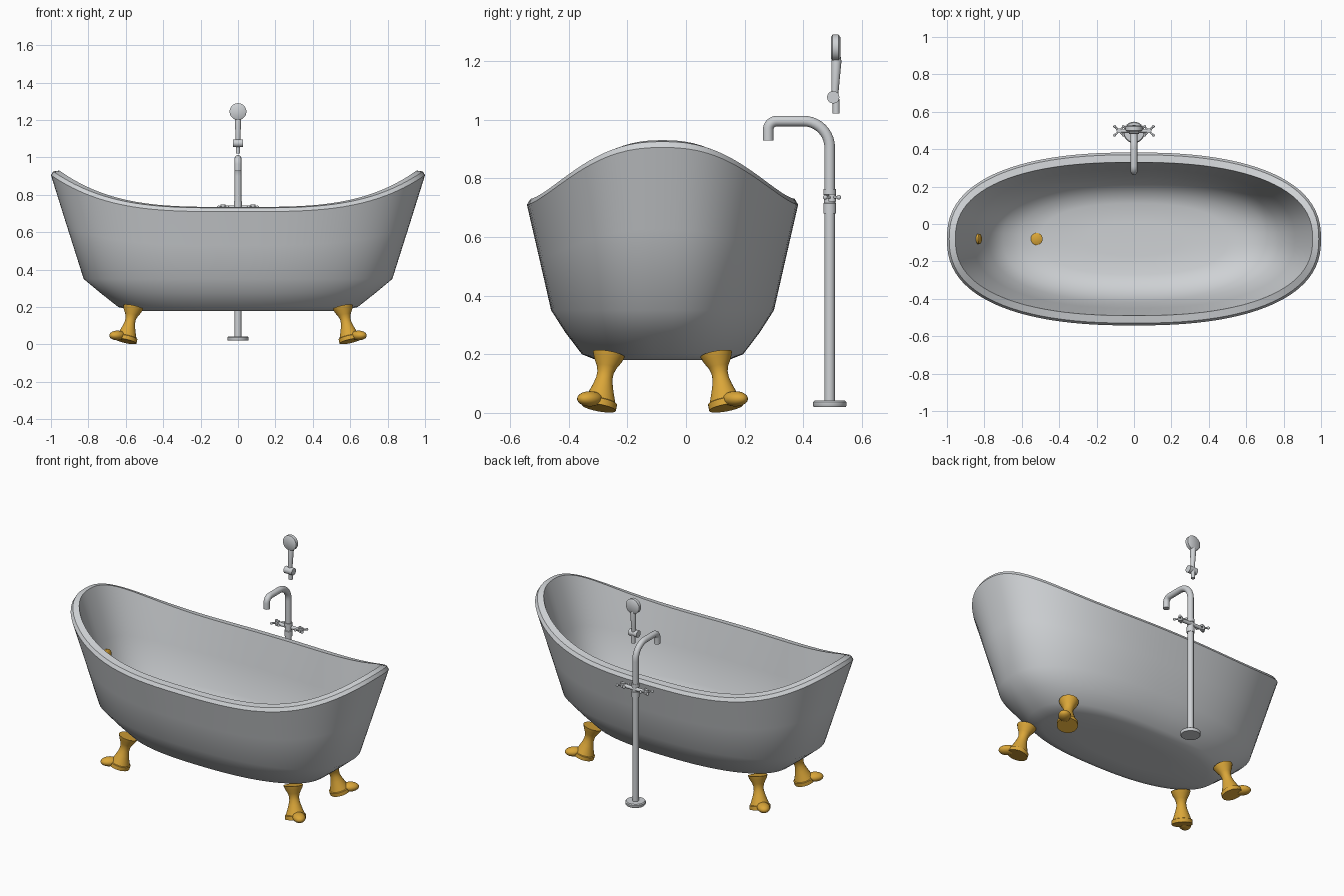
import bpy, bmesh, math
from mathutils import Vector, Matrix

if "Cube" in bpy.data.objects:
    bpy.data.objects.remove(bpy.data.objects["Cube"])

CY = -0.08          # centre line of the tub
TAP_Y = 0.49        # centre line of the tap


def material(name, rgb):
    m = bpy.data.materials.new(name)
    m.diffuse_color = (*rgb, 1)
    m.use_nodes = True
    m.node_tree.nodes["Principled BSDF"].inputs["Base Color"].default_value = m.diffuse_color
    return m


GREY = material("enamel grey", (0.62, 0.64, 0.66))
GOLD = material("gold", (0.70, 0.38, 0.04))


def finish(name, bm, mat, angle=40):
    bmesh.ops.recalc_face_normals(bm, faces=bm.faces)
    mesh = bpy.data.meshes.new(name)
    bm.to_mesh(mesh)
    bm.free()
    mesh.materials.append(mat)
    ob = bpy.data.objects.new(name, mesh)
    bpy.context.collection.objects.link(ob)
    bpy.ops.object.select_all(action='DESELECT')
    ob.select_set(True)
    bpy.context.view_layer.objects.active = ob
    bpy.ops.object.shade_smooth_by_angle(angle=math.radians(angle))
    return ob


def skin(bm, rings):
    """Join rings of points into a capped surface."""
    vs = [[bm.verts.new(p) for p in r] for r in rings]
    n = len(vs[0])
    for a, b in zip(vs, vs[1:]):
        for i in range(n):
            j = (i + 1) % n
            bm.faces.new((a[i], a[j], b[j], b[i]))
    bm.faces.new(vs[0])
    bm.faces.new(vs[-1])


def turned(bm, profile, start, axis, seg=24):
    """Revolve (distance, radius) pairs around an axis."""
    rot = Vector(axis).to_track_quat('Z', 'Y')
    skin(bm, [[Vector(start) + rot @ Vector((r * math.cos(t), r * math.sin(t), d))
               for t in (2 * math.pi * i / seg for i in range(seg))]
              for d, r in profile])


def rod(bm, a, b, r, seg=16):
    d = Vector(b) - Vector(a)
    turned(bm, [(0, r), (d.length, r)], a, d, seg)


def ball(bm, centre, size, angle=0):
    m = (Matrix.Translation(centre) @ Matrix.Rotation(angle, 4, 'Z')
         @ Matrix.Diagonal((*size, 1)))
    bmesh.ops.create_uvsphere(bm, u_segments=20, v_segments=12, radius=1, matrix=m)


# Tub: oval rings running up the outside, over the rim and down the inside
def oval(rx, ry, z, lift, n=96, power=2.4):
    pts = []
    for i in range(n):
        t = 2 * math.pi * i / n
        c, s = math.cos(t), math.sin(t)
        x = math.copysign(abs(c) ** (2 / power), c)
        y = math.copysign(abs(s) ** (2 / power), s)
        pts.append((rx * x, CY + ry * y, z + lift * abs(x) ** 3.5))
    return pts


LIFT = 0.195        # how far the ends sweep up
bm = bmesh.new()
skin(bm, [oval(*r) for r in [
    (0.30, 0.12, 0.18, 0), (0.55, 0.225, 0.18, 0), (0.64, 0.275, 0.20, 0),
    (0.735, 0.332, 0.275, 0), (0.825, 0.38, 0.35, 0),
    (0.913, 0.421, 0.53, LIFT / 2), (1.0, 0.4625, 0.71, LIFT),
    (0.988, 0.45, 0.73, LIFT), (0.955, 0.41, 0.735, LIFT),
    (0.86, 0.37, 0.54, LIFT / 2), (0.775, 0.335, 0.36, 0),
    (0.70, 0.295, 0.285, 0), (0.61, 0.245, 0.235, 0),
    (0.50, 0.19, 0.215, 0), (0.25, 0.09, 0.21, 0)]])
finish("tub", bm, GREY)

# Drain and overflow
bm = bmesh.new()
turned(bm, [(0, 0.032), (0.02, 0.032), (0.024, 0.026)], (-0.52, CY, 0.205), (0, 0, 1))
finish("drain", bm, GOLD)
bm = bmesh.new()
turned(bm, [(0, 0.027), (0.022, 0.027), (0.026, 0.022)], (-0.845, CY, 0.56), (1, 0, 0.36))
finish("overflow", bm, GOLD)

# Four splayed feet, each with a rounded toe
for sx, side in ((-1, "left"), (1, "right")):
    for sy, end in ((-1, "front"), (1, "back")):
        bm = bmesh.new()
        top = Vector((0.56 * sx, CY + 0.183 * sy, 0.20))
        base = Vector((0.60 * sx, CY + 0.217 * sy, 0.017))
        turned(bm, [(0, 0.055), (0.02, 0.048), (0.045, 0.034), (0.065, 0.028),
                    (0.085, 0.028), (0.11, 0.034), (0.14, 0.044), (0.165, 0.053),
                    (0.168, 0.059), (0.19, 0.059)], top, base - top)
        ball(bm, (0.645 * sx, CY + 0.248 * sy, 0.048), (0.05, 0.036, 0.026),
             math.atan2(sy, sx))
        finish(f"{end}_{side}_foot", bm, GOLD)

# Standpipe: one tube swept up, over and down to the outlet
R = 0.018
path = [(TAP_Y, 0.03), (TAP_Y, 0.90)]
path += [(0.40 + 0.09 * math.cos(t), 0.905 + 0.09 * math.sin(t))
         for t in (math.pi / 2 * i / 10 for i in range(11))]
path += [(0.31 + 0.03 * math.cos(t), 0.965 + 0.03 * math.sin(t))
         for t in (math.pi / 2 * (1 + i / 6) for i in range(7))]
path.append((0.28, 0.928))
rings = []
for i, (y, z) in enumerate(path):
    a, b = path[max(i - 1, 0)], path[min(i + 1, len(path) - 1)]
    d = Vector((0, b[0] - a[0], b[1] - a[1])).normalized()
    u = d.cross(Vector((1, 0, 0)))
    rings.append([Vector((0, y, z)) + R * (Vector((math.cos(t), 0, 0)) + u * math.sin(t))
                  for t in (2 * math.pi * k / 20 for k in range(20))])
bm = bmesh.new()
skin(bm, rings)
finish("standpipe", bm, GREY)

# Floor flange and valve collars
bm = bmesh.new()
turned(bm, [(0, 0.054), (0.004, 0.057), (0.017, 0.057), (0.022, 0.052)],
       (0, TAP_Y, 0.02), (0, 0, 1), 32)
finish("floor_flange", bm, GREY)
bm = bmesh.new()
turned(bm, [(0, 0.022), (0.034, 0.022), (0.036, 0.019), (0.062, 0.019),
            (0.064, 0.022), (0.083, 0.022)], (0, TAP_Y, 0.68), (0, 0, 1))
finish("valve_collar", bm, GREY)

# Cross handles on a horizontal bar
bm = bmesh.new()
rod(bm, (-0.08, TAP_Y + 0.008, 0.732), (0.08, TAP_Y + 0.008, 0.732), 0.011)
for sx in (-1, 1):
    hub = Vector((0.08 * sx, TAP_Y + 0.008, 0.735))
    rod(bm, hub - Vector((0, 0, 0.014)), hub + Vector((0, 0, 0.012)), 0.013)
    for k in range(4):
        t = math.pi / 4 + k * math.pi / 2
        tip = hub + 0.033 * Vector((math.cos(t), math.sin(t), 0))
        rod(bm, hub, tip, 0.005, 10)
        ball(bm, tip, (0.008, 0.008, 0.008))
finish("cross_handles", bm, GREY)

# Hand shower: round head, tapered grip, holder and hose end
bm = bmesh.new()
turned(bm, [(0, 0.038), (0.005, 0.045), (0.025, 0.045), (0.031, 0.036)],
       (0, 0.495, 1.245), (0, 1, 0), 32)
finish("shower_head", bm, GREY)
bm = bmesh.new()
turned(bm, [(0, 0.012), (0.03, 0.013), (0.12, 0.017), (0.135, 0.014)],
       (0, 0.507, 1.08), (0, 0.05, 1))
finish("shower_grip", bm, GREY)
bm = bmesh.new()
rod(bm, (-0.028, 0.502, 1.076), (0.028, 0.502, 1.076), 0.021, 20)
finish("shower_holder", bm, GREY)
bm = bmesh.new()
rod(bm, (0, 0.512, 1.02), (0, 0.512, 1.07), 0.012)
finish("hose_end", bm, GREY)
